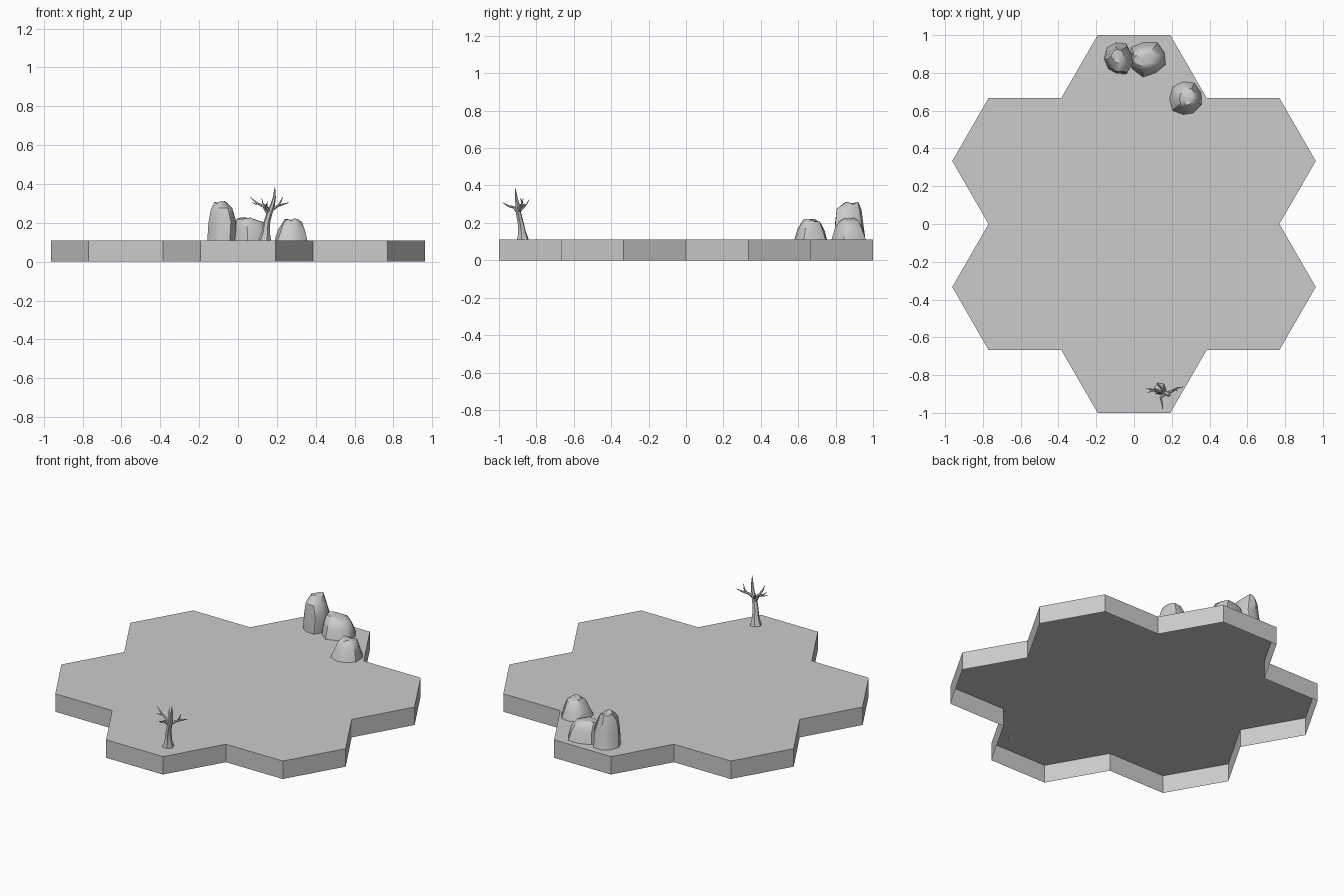
import bpy, bmesh, math, random
from mathutils import Vector

cube = bpy.data.objects.get("Cube")
if cube:
    bpy.data.objects.remove(cube)

GREY = (0.6, 0.6, 0.6, 1)
stone = bpy.data.materials.new("plain grey")
stone.use_nodes = True
stone.diffuse_color = GREY
stone.node_tree.nodes["Principled BSDF"].inputs["Base Color"].default_value = GREY

APOTHEM = 1 / 3
RADIUS = APOTHEM / math.cos(math.pi / 6)
TOP = 0.11


def add_object(name, data):
    obj = bpy.data.objects.new(name, data)
    bpy.context.collection.objects.link(obj)
    data.materials.append(stone)
    return obj


def smooth(obj, degrees):
    bpy.ops.object.select_all(action='DESELECT')
    obj.select_set(True)
    bpy.context.view_layer.objects.active = obj
    bpy.ops.object.shade_smooth_by_angle(angle=math.radians(degrees))


def polar(r, degrees):
    a = math.radians(degrees)
    return Vector((r * math.cos(a), r * math.sin(a), 0))


def mesh_object(name, bm):
    mesh = bpy.data.meshes.new(name)
    bm.to_mesh(mesh)
    bm.free()
    return add_object(name, mesh)


# Ground: outline of seven joined hexagons, a shell open underneath
bm = bmesh.new()
outline = []
for k in range(6):
    a = 90 + 60 * k
    for turn in (-90, -30, 30):
        outline.append(polar(2 * APOTHEM, a) + polar(RADIUS, a + turn))
upper = [bm.verts.new(p + Vector((0, 0, TOP))) for p in outline]
lower = [bm.verts.new(p) for p in outline]
bm.faces.new(upper)
for i in range(len(outline)):
    j = (i + 1) % len(outline)
    bm.faces.new((lower[i], lower[j], upper[j], upper[i]))
mesh_object("hexagon_ground", bm)


# Rocks: stacked uneven rings, each (z, x min, x max, y min, y max)
def rock(name, rings, seed, sides=9):
    rng = random.Random(seed)
    ripple = [rng.uniform(0.9, 1.06) for _ in range(sides)]
    bm = bmesh.new()
    loops = []
    for n, (z, x0, x1, y0, y1) in enumerate(rings):
        loop = []
        for i in range(sides):
            d = polar(ripple[i] * rng.uniform(0.96, 1.04), 360 * i / sides + 20)
            dz = rng.uniform(-0.008, 0.008) if n else 0
            loop.append(bm.verts.new(((x0 + x1) / 2 + d.x * (x1 - x0) / 2,
                                      (y0 + y1) / 2 + d.y * (y1 - y0) / 2, z + dz)))
        loops.append(loop)
    for a, b in zip(loops, loops[1:]):
        for i in range(sides):
            j = (i + 1) % sides
            bm.faces.new((a[i], a[j], b[j], b[i]))
    bmesh.ops.poke(bm, faces=[bm.faces.new(loops[-1])])
    smooth(mesh_object(name, bm), 40)


rock("tall_rock", [(TOP, -.158, -.005, .785, .965),
                   (.20, -.15, 0, .79, .95),
                   (.27, -.14, -.025, .80, .94),
                   (.305, -.12, -.05, .85, .925)], 3)
rock("wide_rock", [(TOP, -.04, .175, .78, .97),
                   (.17, -.03, .16, .80, .95),
                   (.205, -.02, .13, .82, .93),
                   (.222, -.01, .09, .84, .90)], 8)
rock("small_rock", [(TOP, .188, .36, .57, .755),
                    (.16, .205, .345, .59, .74),
                    (.20, .225, .33, .61, .72),
                    (.215, .24, .31, .625, .70)], 5)

# Bare tree: tapered tubes, each point (x, y, z, radius)
curve = bpy.data.curves.new("bare_tree", 'CURVE')
curve.dimensions = '3D'
curve.bevel_depth = 1
curve.bevel_resolution = 1
curve.use_fill_caps = True
limbs = [
    [(.138, -.873, TOP, .034), (.143, -.877, .15, .022), (.148, -.884, .20, .017),
     (.162, -.895, .25, .015), (.178, -.90, .29, .012), (.187, -.907, .33, .008),
     (.19, -.912, .385, .001)],
    [(.155, -.892, .245, .009), (.132, -.885, .285, .008), (.10, -.878, .30, .005),
     (.062, -.87, .333, .001)],
    [(.11, -.88, .297, .005), (.09, -.885, .297, .003), (.07, -.895, .305, .001)],
    [(.172, -.898, .265, .009), (.20, -.885, .285, .007), (.23, -.868, .295, .005),
     (.262, -.862, .304, .001)],
    [(.208, -.88, .288, .006), (.22, -.878, .31, .004), (.232, -.885, .335, .001)],
    [(.165, -.897, .255, .009), (.142, -.92, .283, .007), (.148, -.95, .29, .005),
     (.152, -.982, .31, .001)],
    [(.165, -.895, .26, .008), (.148, -.872, .28, .006), (.128, -.852, .30, .003),
     (.122, -.838, .325, .001)],
]
for points in limbs:
    spline = curve.splines.new('POLY')
    spline.points.add(len(points) - 1)
    for p, (x, y, z, r) in zip(spline.points, points):
        p.co = (x, y, z, 1)
        p.radius = r
tree = add_object("bare_tree", curve)
bpy.ops.object.select_all(action='DESELECT')
tree.select_set(True)
bpy.context.view_layer.objects.active = tree
bpy.ops.object.convert(target='MESH')
smooth(bpy.context.view_layer.objects.active, 50)
